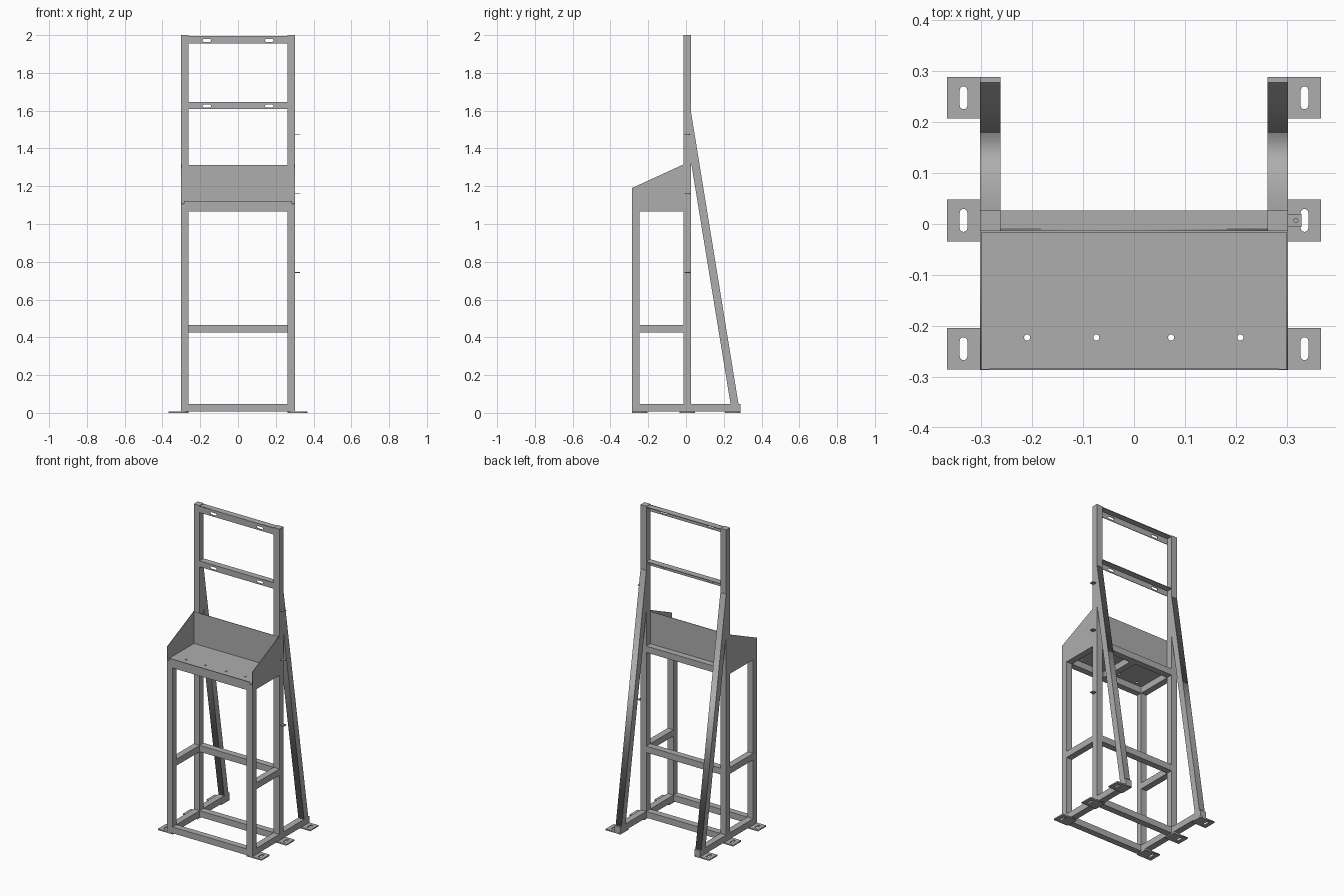
import bpy
import math

old = bpy.data.objects.get("Cube")
if old:
    bpy.data.objects.remove(old, do_unlink=True)

# One painted steel colour
steel = bpy.data.materials.new("grey steel")
steel.use_nodes = True
GREY = (0.42, 0.42, 0.42, 1)
steel.diffuse_color = GREY
bsdf = next(n for n in steel.node_tree.nodes if n.type == 'BSDF_PRINCIPLED')
bsdf.inputs["Base Color"].default_value = GREY
bsdf.inputs["Roughness"].default_value = 0.6

FLAT = (0, 0, 0)
UPRIGHT = (math.pi / 2, 0, 0)              # drawn in x, z
SIDEWAYS = (math.pi / 2, 0, math.pi / 2)   # drawn in y, z


def add_object(name, mesh, loc=(0, 0, 0), rot=FLAT):
    mesh.materials.clear()
    mesh.materials.append(steel)
    ob = bpy.data.objects.new(name, mesh)
    ob.location, ob.rotation_euler = loc, rot
    bpy.context.collection.objects.link(ob)
    return ob


def box(name, x, y, z):
    """Square tube or sheet given by its ranges on each axis."""
    verts = [(a, b, c) for a in x for b in y for c in z]
    faces = [(0, 1, 3, 2), (4, 6, 7, 5), (0, 4, 5, 1),
             (2, 3, 7, 6), (0, 2, 6, 4), (1, 5, 7, 3)]
    mesh = bpy.data.meshes.new(name)
    mesh.from_pydata(verts, [], faces)
    return add_object(name, mesh)


def rect(u, v):
    return [(u[0], v[0]), (u[1], v[0]), (u[1], v[1]), (u[0], v[1])]


def slot(cu, cv, length, width, along_v=False, n=8):
    """Outline of a round-ended slot; equal length and width give a circle."""
    r, h = width / 2, (length - width) / 2
    pts = []
    for end in (1, -1):
        for i in range(n + 1):
            a = math.pi * (i / n - 0.5) + (0 if end > 0 else math.pi)
            p, q = end * h + r * math.cos(a), r * math.sin(a)
            pts.append((cu - q, cv + p) if along_v else (cu + p, cv + q))
    return pts


def plate(name, outline, thickness, loc, rot=FLAT, holes=()):
    """Flat outline with holes, thickened about its middle."""
    curve = bpy.data.curves.new(name, 'CURVE')
    curve.dimensions = '2D'
    curve.fill_mode = 'BOTH'
    curve.extrude = thickness / 2
    for pts in [outline, *holes]:
        s = curve.splines.new('POLY')
        s.points.add(len(pts) - 1)
        for p, (u, v) in zip(s.points, pts):
            p.co = (u, v, 0, 1)
        s.use_cyclic_u = True
    temp = bpy.data.objects.new(name + "_outline", curve)
    mesh = bpy.data.meshes.new_from_object(temp)
    bpy.data.objects.remove(temp)
    bpy.data.curves.remove(curve)
    return add_object(name, mesh, loc, rot)


OUT, INN = 0.303, 0.262
FRONT = (-0.287, -0.247)
REAR = (-0.014, 0.027)
BASE, MID, TOP = (0.008, 0.048), (0.425, 0.466), (1.065, 1.106)
SPAN = (-INN, INN)

for side, s in (("left", 1), ("right", -1)):
    xs = tuple(sorted((s * INN, s * OUT)))
    xc = s * (INN + OUT) / 2

    # Legs and side rails
    box(side + "_front_leg", xs, FRONT, (BASE[0], TOP[1]))
    box(side + "_rear_upright", xs, REAR, (BASE[0], 2.0))
    for label, z in (("base", BASE), ("middle", MID), ("shelf", TOP)):
        box(f"{side}_{label}_rail", xs, (FRONT[1], REAR[0]), z)
    box(side + "_rear_base_rail", xs, (REAR[1], 0.289), BASE)

    # Sloping brace behind the upright
    brace = [(0.236, 0.046), (0.278, 0.046), (0.027, 1.59), (0.027, 1.325)]
    plate(side + "_brace", brace, OUT - INN, (xc, 0, 0), SIDEWAYS)

    # Slotted anchor plates
    for label, y in (("front", -0.245), ("middle", 0.007), ("rear", 0.248)):
        plate(f"{side}_{label}_foot", rect(xs if s > 0 else xs[::-1], (-0.041, 0.041))[:1]
              + [(s * 0.367, -0.041), (s * 0.367, 0.041), (s * INN, 0.041)],
              0.008, (0, y, 0.004), holes=[slot(s * 0.335, 0, 0.045, 0.015, True)])

    # Tray side with sloping top edge
    cheek = [(-0.287, TOP[1]), (-0.014, TOP[1]), (-0.014, 1.315), (-0.287, 1.19)]
    plate(side + "_tray_side", cheek, 0.003, (s * 0.3015, 0, 0), SIDEWAYS)

# Cross rails
for label, y, z in (("front_base", FRONT, BASE), ("rear_base", REAR, BASE),
                    ("rear_middle", REAR, MID), ("front_shelf", FRONT, TOP),
                    ("rear_shelf", REAR, TOP)):
    box(label + "_cross_rail", SPAN, y, z)
box("shelf_centre_rail", (-0.02, 0.02), (FRONT[1], REAR[0]), TOP)

# Tray floor, back and front lip
plate("tray_floor", rect((-0.3, 0.3), (-0.286, -0.014)), 0.003, (0, 0, 1.1075),
      holes=[slot(x, -0.223, 0.012, 0.012) for x in (-0.21, -0.074, 0.073, 0.209)])
box("tray_back", (-OUT, OUT), (-0.0165, -0.0135), (TOP[1], 1.312))
box("tray_front_lip", (-0.285, 0.285), (-0.287, -0.284), (TOP[1], 1.121))

# Angle-section mounting bars with slotted front faces
for label, z0, z1 in (("upper", 1.955, 1.996), ("lower", 1.608, 1.646)):
    zs = z0 + 0.017
    plate(label + "_mount_face", rect(SPAN, (z0, z1)), 0.004, (0, -0.012, 0), UPRIGHT,
          [slot(x, zs, 0.045, 0.015) for x in (-0.165, 0.165)])
    box(label + "_mount_flange", SPAN, REAR, (z1 - 0.004, z1))

# Small cable tabs on the left upright
for i, z in enumerate((0.743, 1.16, 1.475)):
    plate(f"cable_tab_{i + 1}", rect((0.3, 0.329), (-0.006, 0.02)), 0.004, (0, 0, z),
          holes=[slot(0.318, 0.007, 0.008, 0.008)])
